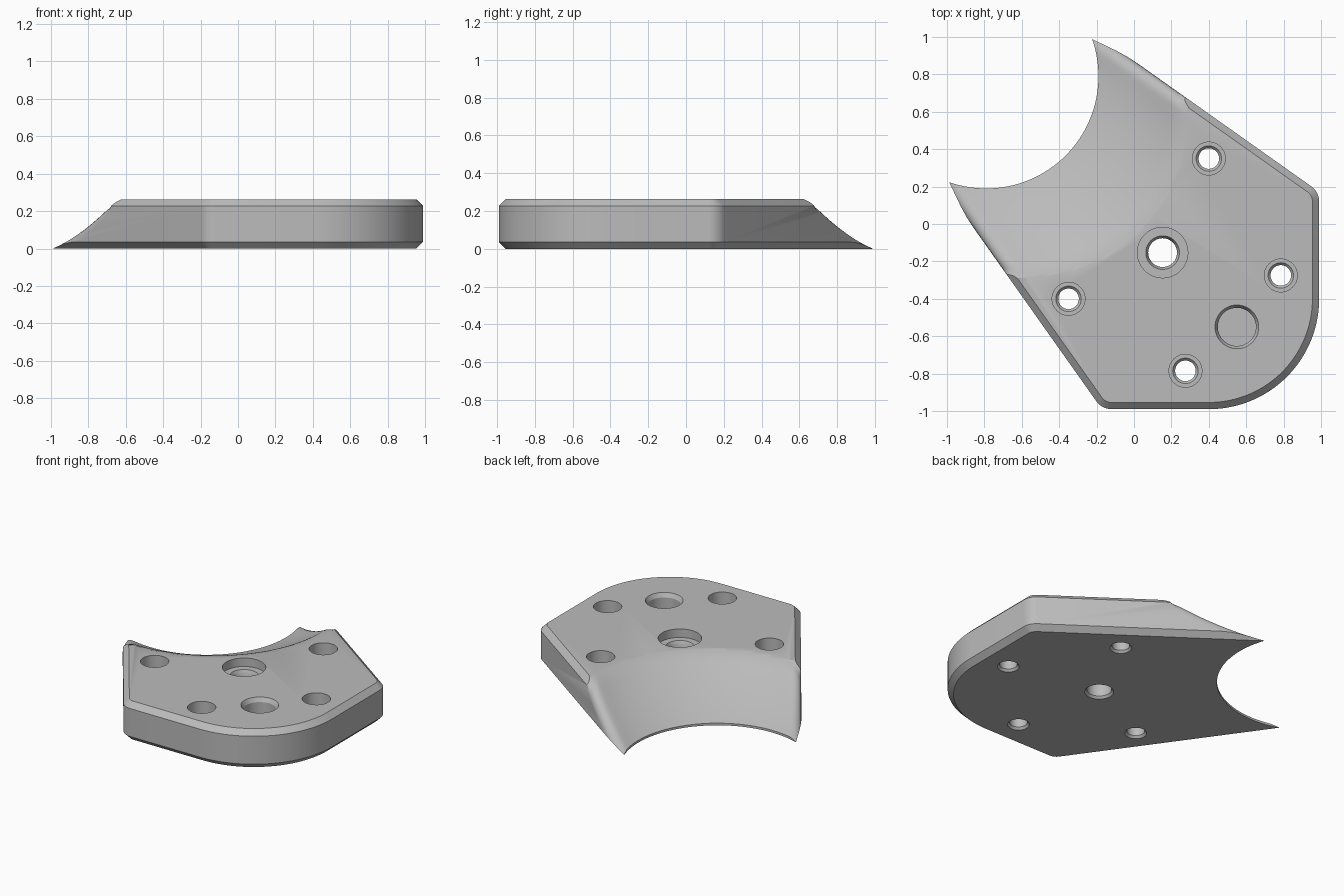
import bpy, bmesh, math
from math import sin, cos, acos, radians, pi, sqrt

if "Cube" in bpy.data.objects:
    bpy.data.objects.remove(bpy.data.objects["Cube"])

H, CH = 0.263, 0.036            # plate height and edge chamfer
CX, CY, R0 = -0.79, 0.79, 0.60  # centre and radius of the scooped arc
NA = radians(54.7)              # direction of the slanted wall normal
WALL = 0.712                    # slanted wall distance from the origin
D = WALL - (CX * cos(NA) + CY * sin(NA))

grey = bpy.data.materials.new("mid_grey")
grey.diffuse_color = (0.5, 0.5, 0.5, 1)
grey.use_nodes = True
grey.node_tree.nodes["Principled BSDF"].inputs["Base Color"].default_value = grey.diffuse_color


def make(name, bm):
    bmesh.ops.recalc_face_normals(bm, faces=bm.faces)
    me = bpy.data.meshes.new(name)
    bm.to_mesh(me)
    bm.free()
    ob = bpy.data.objects.new(name, me)
    bpy.context.collection.objects.link(ob)
    me.materials.append(grey)
    return ob


def stack(name, loops):
    """Join closed loops of equal length and cap both ends."""
    bm = bmesh.new()
    rings = [[bm.verts.new(p) for p in lp] for lp in loops]
    n = len(rings[0])
    for a, b in zip(rings, rings[1:]):
        for i in range(n):
            j = (i + 1) % n
            bm.faces.new((a[i], a[j], b[j], b[i]))
    bm.faces.new(rings[0][::-1])
    bm.faces.new(rings[-1])
    return make(name, bm)


def lathe(name, x, y, profile, n=48):
    return stack(name, [[(x + r * cos(2 * pi * i / n), y + r * sin(2 * pi * i / n), z)
                         for i in range(n)] for r, z in profile])


def outline(e, z):
    """Plate outline inset by e, mirrored about the diagonal y = -x."""
    x0, rc = -0.35, 0.10
    half = [(x0, (WALL - e - x0 * cos(NA)) / sin(NA))]
    cx = 0.99 - rc
    cy = (WALL - rc - cx * cos(NA)) / sin(NA)
    for i in range(9):
        a = NA * (1 - i / 8)
        half.append((cx + (rc - e) * cos(a), cy + (rc - e) * sin(a)))
    for i in range(17):
        a = -pi / 4 * i / 16
        half.append((0.4 + (0.59 - e) * cos(a), -0.4 + (0.59 - e) * sin(a)))
    other = [(-y, -x) for x, y in half[:-1]][::-1]
    return [(x, y, z) for x, y in half + other]


# Chamfered plate
plate = stack("mounting_plate", [outline(CH, 0), outline(0, CH),
                                 outline(0, H - CH), outline(CH, H)])


# Sloped scoop with rounded shoulders, as a cutter with a shaped underside
def scoop_z(r, phi, phi0, d):
    f = (r - R0) / (0.58 - 0.10 * (phi / phi0) ** 2)
    if f > 1:
        z = 0.264 + (f - 1) * 0.3
    else:
        t = f - 0.8
        g = f * (0.85 + 0.25 * f) if t < 0 else 0.84 + 1.25 * t - 2.25 * t * t
        z = 0.015 + 0.249 * g
    R = 0.08
    q = min(max(d, 0), R)
    drop = R - sqrt(max(R * R - (R - q) ** 2, 0))
    return z - drop * min(1, max(0, (1.04 - f) * 8))


def scoop():
    ds = [-0.02, 0, 0.003, 0.01, 0.02, 0.035, 0.05, 0.065, 0.08]
    bm = bmesh.new()
    low, top = [], []
    for k in range(31):
        r = 0.58 + 0.67 * k / 30
        ang = lambda d: NA + pi / 4 - acos((D - d) / r)
        side = [(ang(d), d) for d in ds]
        inner = [(ang(0.08) * (1 - i / 16), 1) for i in range(1, 32)]
        cols = side + inner + [(-p, d) for p, d in side[::-1]]
        lo, hi = [], []
        for p, d in cols:
            x, y = CX + r * cos(p - pi / 4), CY + r * sin(p - pi / 4)
            lo.append(bm.verts.new((x, y, scoop_z(r, p, ang(0), d))))
            hi.append(bm.verts.new((x, y, 0.6)))
        low.append(lo)
        top.append(hi)
    m, n = len(low), len(low[0])
    for g in (low, top):
        for k in range(m - 1):
            for i in range(n - 1):
                bm.faces.new((g[k][i], g[k][i + 1], g[k + 1][i + 1], g[k + 1][i]))
    for k in (0, m - 1):
        for i in range(n - 1):
            bm.faces.new((low[k][i], low[k][i + 1], top[k][i + 1], top[k][i]))
    for i in (0, n - 1):
        for k in range(m - 1):
            bm.faces.new((low[k][i], low[k + 1][i], top[k + 1][i], top[k][i]))
    return make("scoop_cutter", bm)


cutters = [scoop(), lathe("arc_cutter", CX, CY, [(R0, -0.2), (R0, 0.5)], 128)]

# Four counterbored screw holes
for x, y in ((0.40, 0.35), (0.785, -0.275)):
    for px, py in ((x, y), (-y, -x)):
        cutters.append(lathe("screw_hole_cutter", px, py, [
            (0.083, -0.015), (0.068, 0), (0.055, 0.015), (0.055, 0.085),
            (0.068, 0.10), (0.088, 0.10), (0.088, 0.4)]))

# Larger central hole with a shallow counterbore
cutters.append(lathe("centre_hole_cutter", 0.153, -0.153, [
    (0.105, -0.015), (0.09, 0), (0.077, 0.015), (0.077, 0.18),
    (0.09, 0.205), (0.135, 0.205), (0.135, 0.4)]))

# Blind pocket with a chamfered mouth
cutters.append(lathe("pocket_cutter", 0.55, -0.55, [
    (0.102, 0.10), (0.102, 0.235), (0.117, H), (0.117, 0.4)]))

# Apply every cut, then drop the cutters
bpy.context.view_layer.objects.active = plate
plate.select_set(True)
for c in cutters:
    mod = plate.modifiers.new("cut", 'BOOLEAN')
    mod.operation, mod.solver, mod.object = 'DIFFERENCE', 'EXACT', c
    bpy.ops.object.modifier_apply(modifier=mod.name)
    bpy.data.objects.remove(c)

bpy.ops.object.shade_smooth_by_angle(angle=radians(28))
